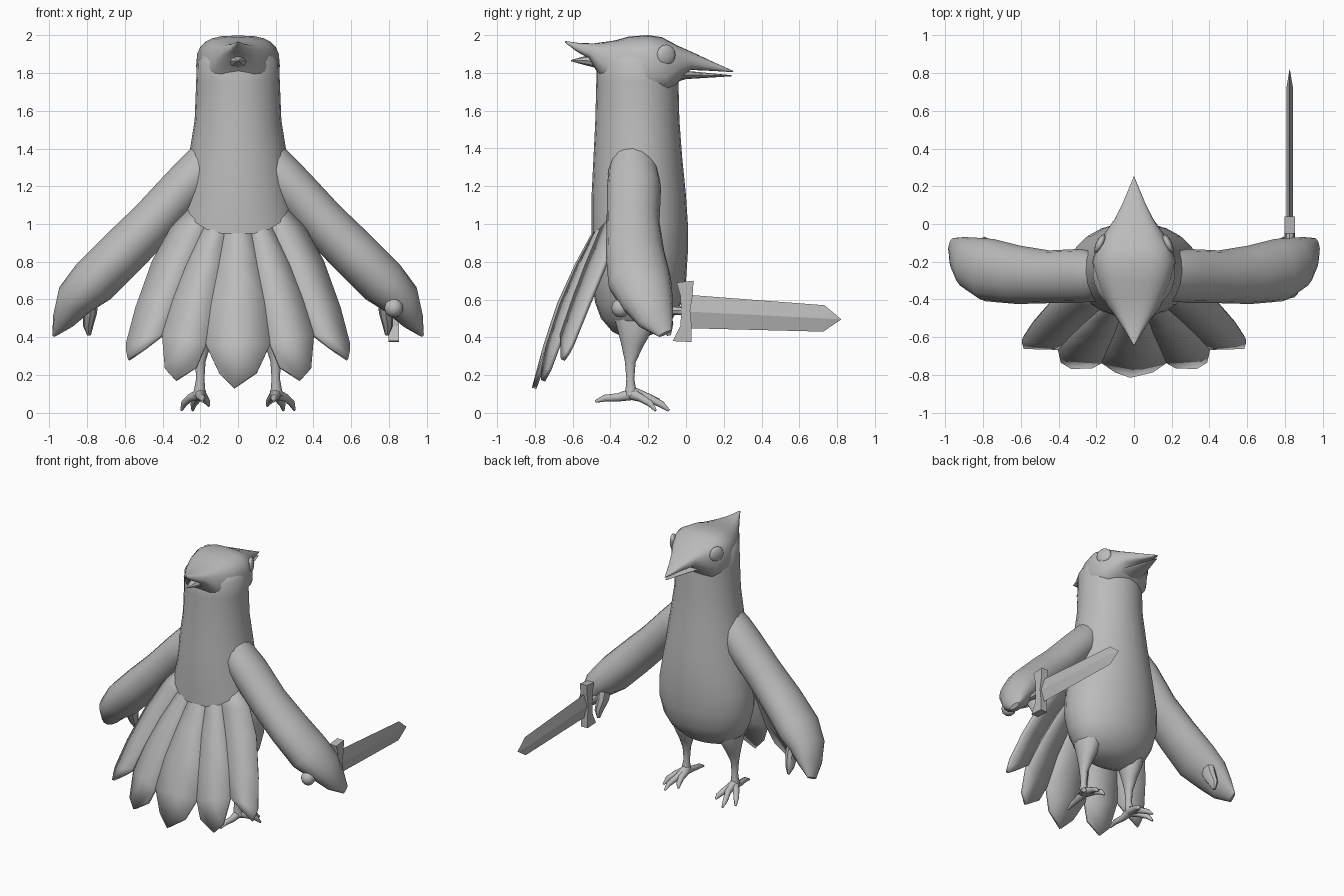
import bpy, bmesh, math
from mathutils import Vector, Matrix

if "Cube" in bpy.data.objects:
    bpy.data.objects.remove(bpy.data.objects["Cube"])

grey = bpy.data.materials.new("plain_grey")
grey.diffuse_color = (0.5, 0.5, 0.5, 1)
grey.use_nodes = True
grey.node_tree.nodes["Principled BSDF"].inputs["Base Color"].default_value = grey.diffuse_color


def finish(name, bm, angle=40):
    """Turn a bmesh into a shaded object."""
    bmesh.ops.recalc_face_normals(bm, faces=bm.faces)
    me = bpy.data.meshes.new(name)
    bm.to_mesh(me)
    bm.free()
    me.materials.append(grey)
    ob = bpy.data.objects.new(name, me)
    bpy.context.collection.objects.link(ob)
    bpy.ops.object.select_all(action='DESELECT')
    ob.select_set(True)
    bpy.context.view_layer.objects.active = ob
    bpy.ops.object.shade_smooth_by_angle(angle=math.radians(angle))
    return ob


def loft(name, rings, angle=40):
    """Skin a list of equal rings and cap both ends."""
    bm = bmesh.new()
    vs = [[bm.verts.new(p) for p in r] for r in rings]
    n = len(vs[0])
    for a, b in zip(vs, vs[1:]):
        for i in range(n):
            j = (i + 1) % n
            bm.faces.new((a[i], a[j], b[j], b[i]))
    bm.faces.new(vs[0])
    bm.faces.new(vs[-1])
    return finish(name, bm, angle)


def power(v, e):
    return math.copysign(abs(v) ** e, v) if abs(v) > 1e-6 else 0


def tube(name, pts, ref, n=10, side=1, angle=40, e=1):
    """Rounded tube through (x, y, z, radius along ref, radius across)."""
    c = [Vector((p[0] * side, p[1], p[2])) for p in pts]
    rings = []
    for i, p in enumerate(pts):
        t = (c[min(i + 1, len(c) - 1)] - c[max(i - 1, 0)]).normalized()
        a = Vector(ref)
        a = (a - t * a.dot(t)).normalized()
        b = t.cross(a)
        rings.append([c[i] + a * p[3] * power(math.cos(k * math.tau / n), e)
                      + b * p[4] * power(math.sin(k * math.tau / n), e) for k in range(n)])
    return loft(name, rings, angle)


def ball(name, loc, scale, turn=0, seg=16):
    bm = bmesh.new()
    m = Matrix.Translation(loc) @ Matrix.Rotation(turn, 4, 'Z') @ Matrix.Diagonal((*scale, 1))
    bmesh.ops.create_uvsphere(bm, u_segments=seg, v_segments=seg // 2, radius=1, matrix=m)
    return finish(name, bm)


X, Y = (1, 0, 0), (0, 1, 0)

# Body and neck: z, back y, front y, half width
body = [(.40, -.33, -.22, .10), (.43, -.39, -.14, .20), (.50, -.45, -.07, .285),
        (.58, -.48, -.025, .325), (.70, -.50, 0, .355), (.85, -.50, .01, .35),
        (1.0, -.50, .01, .32), (1.15, -.50, 0, .29), (1.35, -.49, -.02, .262),
        (1.55, -.48, -.035, .23), (1.75, -.475, -.04, .222), (1.86, -.475, -.045, .218),
        (1.92, -.44, -.09, .17)]
N = 24
loft("body", [[(w * math.cos(k * math.tau / N),
                (yb + yf) / 2 + (yf - yb) / 2 * math.sin(k * math.tau / N), z)
               for k in range(N)] for z, yb, yf, w in body], 60)

# Head: one teardrop from the swept crest to the beak tip
tube("head_and_upper_beak",
     [(0, -.64, 1.965, .004, .004), (0, -.57, 1.935, .045, .024), (0, -.50, 1.917, .09, .042),
      (0, -.42, 1.88, .145, .10), (0, -.33, 1.84, .19, .155), (0, -.20, 1.84, .222, .16),
      (0, -.11, 1.84, .198, .15), (0, -.03, 1.86, .142, .085), (0, .03, 1.862, .10, .047),
      (0, .12, 1.839, .056, .028), (0, .25, 1.807, .002, .003)], X, 24, angle=50, e=.7)
tube("crest_tuft", [(0, -.45, 1.86, .06, .04), (0, -.53, 1.865, .035, .025),
                    (0, -.61, 1.865, .003, .003)], X, 8)
tube("lower_beak", [(0, -.08, 1.78, .12, .035), (0, 0, 1.789, .085, .022),
                    (0, .24, 1.785, .003, .003)], X, 8)

for s, tag in ((1, "right"), (-1, "left")):
    # Eye, lying almost flush with the side of the head
    ball(tag + "_eye", (s * .180, -.105, 1.895), (.022, .054, .055), s * math.radians(25))
    # Wing-arm: depth along y, thickness across
    tube(tag + "_wing", [(.12, -.28, 1.42, .08, .08), (.20, -.28, 1.29, .13, .115),
                         (.285, -.275, 1.195, .143, .12),
                         (.45, -.28, 1.01, .14, .125), (.61, -.27, .85, .155, .13),
                         (.765, -.245, .695, .168, .13), (.865, -.205, .60, .14, .105),
                         (.92, -.16, .50, .10, .065), (.97, -.11, .42, .04, .014)],
         Y, 16, s, 60)
    # Thumb
    tube(tag + "_thumb", [(.79, -.17, .64, .06, .05), (.785, -.13, .53, .05, .038),
                          (.795, -.10, .46, .035, .028), (.79, -.09, .41, .01, .01)], Y, 8, s)
    # Leg
    tube(tag + "_leg", [(.18, -.27, .56, .08, .13), (.19, -.27, .46, .08, .105),
                        (.195, -.285, .36, .05, .062), (.20, -.295, .27, .028, .03),
                        (.20, -.295, .18, .022, .022), (.205, -.29, .09, .034, .034)],
         X, 10, s, 60)
    # Toes
    toes = {"middle": [(.20, -.29, .11), (.21, -.20, .08), (.235, -.13, .045), (.24, -.09, .012)],
            "outer": [(.20, -.29, .10), (.25, -.24, .08), (.285, -.19, .05), (.30, -.16, .012)],
            "inner": [(.20, -.29, .10), (.18, -.20, .08), (.165, -.15, .06), (.155, -.13, .035)],
            "hind": [(.20, -.28, .10), (.20, -.36, .082), (.19, -.43, .078), (.19, -.48, .06)]}
    for toe, path in toes.items():
        tube(f"{tag}_{toe}_toe", [(*p, r, r) for p, r in zip(path, (.032, .022, .018, .007))],
             X if toe != "outer" else (0, 0, 1), 8, s, 60)


# Tail fan: every feather lies on one curved surface
def tail_y(x, z):
    prof = [(.13, -.80), (.5, -.70), (.75, -.59), (1.0, -.455), (1.15, -.39)]
    z = max(.13, min(1.15, z))
    for (z0, y0), (z1, y1) in zip(prof, prof[1:]):
        if z <= z1:
            yc = y0 + (y1 - y0) * (z - z0) / (z1 - z0)
            break
    return yc + x * x * (.33 + .7 * max(0, z - .28))


def feather(name, left, right, tip, side=1):
    bm = bmesh.new()
    rows = []
    for l, r in zip(left, right):
        rows.append((l, ((l[0] + r[0]) / 2, (l[1] + r[1]) / 2), r))
    rows.append(tip)
    vs = [[bm.verts.new((side * x, tail_y(x, z) - (.004 if i == 1 else 0), z))
           for i, (x, z) in enumerate(row)] for row in rows]
    for a, b in zip(vs, vs[1:]):
        for i in range(2):
            bm.faces.new((a[i], a[i + 1], b[i + 1], b[i]))
    ob = finish(name, bm)
    m = ob.modifiers.new("thickness", 'SOLIDIFY')
    m.thickness, m.offset = .025, 0


b1 = [(.05, 1.08), (.07, .95), (.10, .78), (.14, .58), (.17, .36)]
b2 = [(.12, 1.10), (.19, .95), (.27, .78), (.34, .60), (.40, .41)]
b3 = [(.20, 1.13), (.35, .98), (.45, .80), (.54, .55), (.59, .36)]
feather("tail_feather_centre", [(-x, z) for x, z in b1], b1,
        ((-.10, .21), (-.02, .13), (.10, .21)))
for s, tag in ((1, "right"), (-1, "left")):
    feather(f"tail_feather_{tag}_inner", b1, b2, ((.22, .24), (.33, .17), (.385, .23)), s)
    feather(f"tail_feather_{tag}_outer", b2, b3, ((.49, .34), (.58, .28), (.588, .32)), s)

# Sword held in the right hand
SX = .826
tube("sword_blade", [(SX, .02, .536, .018, .088), (SX, .73, .50, .016, .07),
                     (SX, .82, .495, .001, .002)], X, 4, angle=10)
tube("sword_grip", [(SX, -.34, .555, .024, .024), (SX, 0, .54, .024, .024)], X, 8)
ball("sword_pommel", (SX, -.345, .555), (.05, .05, .05), 0, 12)
guard = [(-.05, .69), (.04, .70), (.035, .62), (.022, .54), (.03, .46), (.03, .375),
         (-.07, .38), (-.03, .46), (-.025, .54), (-.03, .62)]
loft("sword_guard", [[(SX + dx, y, z) for y, z in guard] for dx in (-.028, .028)], 20)
